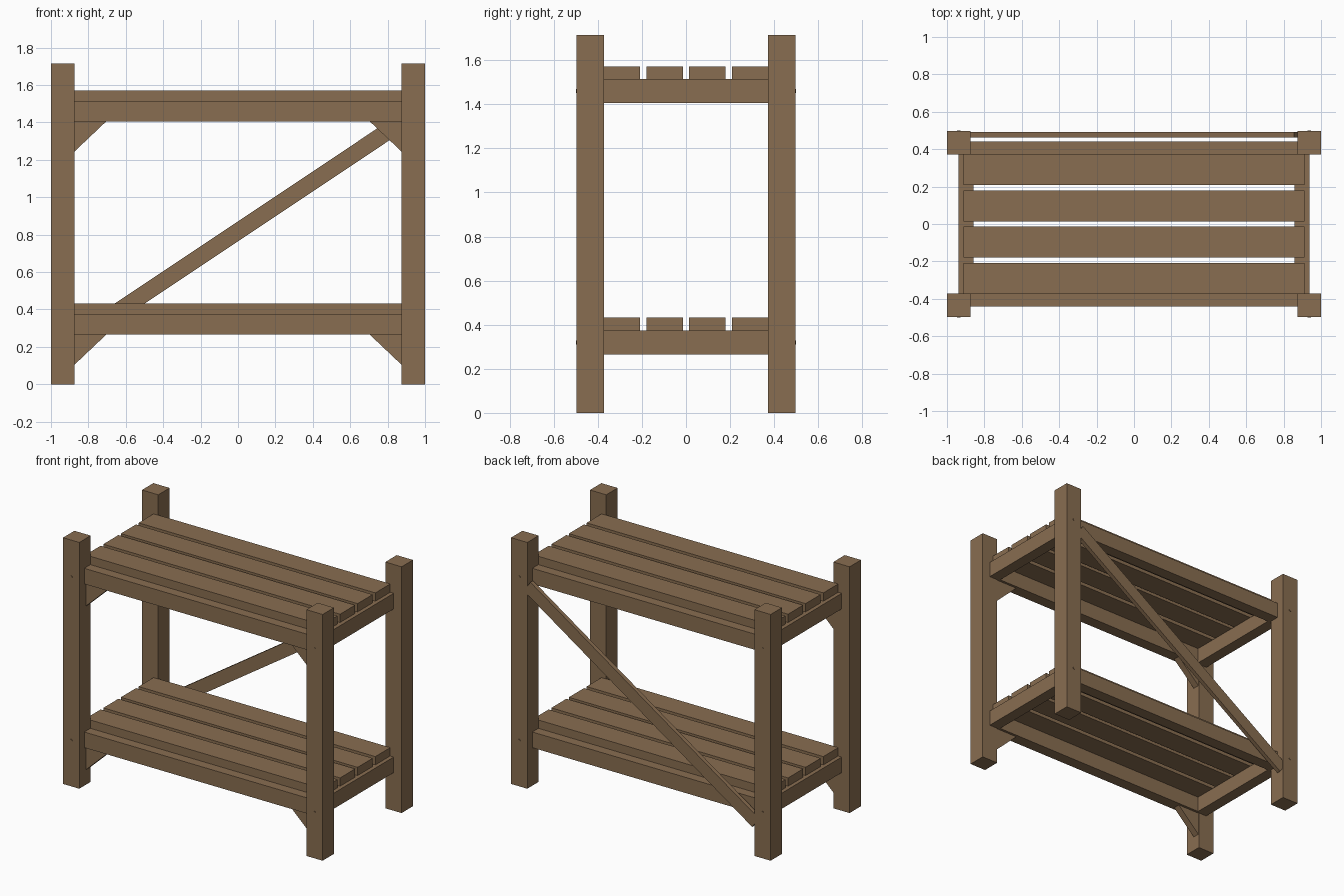
import bpy, bmesh, math
from mathutils import Matrix, Vector

if "Cube" in bpy.data.objects:
    bpy.data.objects.remove(bpy.data.objects["Cube"])

wood = bpy.data.materials.new("brown wood")
wood.diffuse_color = (0.25, 0.155, 0.082, 1)
wood.use_nodes = True
wood.node_tree.nodes["Principled BSDF"].inputs["Base Color"].default_value = wood.diffuse_color


def finish(name, bm):
    bmesh.ops.recalc_face_normals(bm, faces=bm.faces[:])
    me = bpy.data.meshes.new(name)
    bm.to_mesh(me)
    bm.free()
    me.materials.append(wood)
    ob = bpy.data.objects.new(name, me)
    bpy.context.collection.objects.link(ob)
    return ob


def box(name, lo, hi):
    lo, hi = Vector(lo), Vector(hi)
    bm = bmesh.new()
    bmesh.ops.create_cube(bm, size=1, matrix=Matrix.Translation((lo + hi) / 2)
                          @ Matrix.Diagonal((*(hi - lo), 1)))
    return finish(name, bm)


def prism(name, profile, y0, y1):
    """Extrude an (x, z) outline along y."""
    bm = bmesh.new()
    face = bm.faces.new([bm.verts.new((x, y0, z)) for x, z in profile])
    ext = bmesh.ops.extrude_face_region(bm, geom=[face])["geom"]
    bmesh.ops.translate(bm, vec=(0, y1 - y0, 0),
                        verts=[g for g in ext if isinstance(g, bmesh.types.BMVert)])
    return finish(name, bm)


def mirrored(c, half):
    return c - half, c + half


SHELVES = {"lower": 0.265, "upper": 1.405}   # underside of each frame
RAIL_H, SLAT_H = 0.109, 0.058

# corner posts with a bolt head at each shelf
for sx, side in ((-1, "left"), (1, "right")):
    for sy, end in ((-1, "front"), (1, "back")):
        x0, x1 = mirrored(sx * 0.9375, 0.0625)
        y0, y1 = mirrored(sy * 0.4345, 0.0625)
        box(f"{end}_{side}_post", (x0, y0, 0), (x1, y1, 1.715))
        for level, z in SHELVES.items():
            bm = bmesh.new()
            bmesh.ops.create_cone(
                bm, cap_ends=True, segments=12, radius1=0.009, radius2=0.009, depth=0.02,
                matrix=Matrix.Translation((sx * 0.9375, sy * 0.49, z + RAIL_H / 2))
                @ Matrix.Rotation(math.pi / 2, 4, 'X'))
            finish(f"{level}_{end}_{side}_bolt", bm)

for level, z in SHELVES.items():
    top = z + RAIL_H
    # shelf frame
    for sy, end in ((-1, "front"), (1, "back")):
        y0, y1 = mirrored(sy * 0.401, 0.041)
        box(f"{level}_{end}_rail", (-0.939, y0, z), (0.939, y1, top))
    for sx, side in ((-1, "left"), (1, "right")):
        x0, x1 = mirrored(sx * 0.8985, 0.0405)
        box(f"{level}_{side}_end_rail", (x0, -0.36, z), (x1, 0.36, top))
        # triangular bracket under the front rail
        prism(f"{level}_{side}_bracket",
              [(sx * 0.88, z), (sx * 0.705, z), (sx * 0.88, z - 0.166)], -0.425, -0.377)
    # slats
    for i, yc in enumerate((-0.292, -0.0965, 0.0965, 0.292)):
        y0, y1 = mirrored(yc, 0.083)
        box(f"{level}_slat_{i + 1}", (-0.912, y0, top), (0.912, y1, top + SLAT_H))

# diagonal brace across the back
brace = box("back_brace", (-1.057, -0.0145, -0.0445), (1.057, 0.0145, 0.0445))
brace.data.transform(Matrix.Translation((0, 0.4775, 0.818))
                     @ Matrix.Rotation(-math.atan(0.667), 4, 'Y'))
